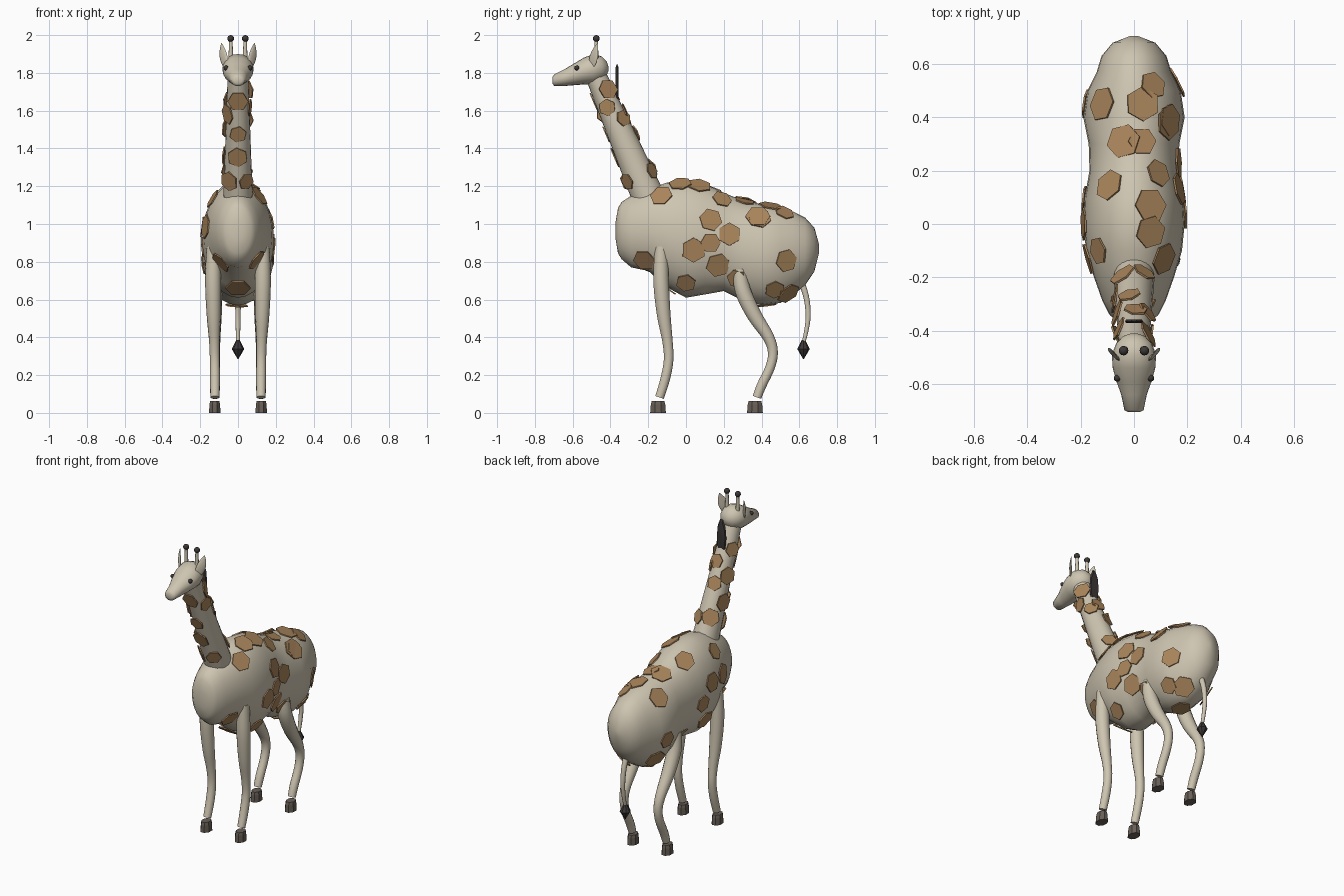
import bpy, bmesh, math
from mathutils import Vector as V

if "Cube" in bpy.data.objects:
    bpy.data.objects.remove(bpy.data.objects["Cube"])


def material(name, rgb):
    m = bpy.data.materials.new(name)
    m.diffuse_color = (*rgb, 1)
    m.use_nodes = True
    m.node_tree.nodes["Principled BSDF"].inputs["Base Color"].default_value = m.diffuse_color
    return m


CREAM = material("cream hide", (0.62, 0.56, 0.44))
BROWN = material("brown patch", (0.40, 0.235, 0.105))
HOOF = material("hoof grey brown", (0.14, 0.115, 0.095))
DARK = material("dark hair", (0.045, 0.040, 0.038))


def finish(name, bm, mat, angle=40):
    bmesh.ops.recalc_face_normals(bm, faces=bm.faces)
    me = bpy.data.meshes.new(name)
    bm.to_mesh(me)
    bm.free()
    me.materials.append(mat)
    if angle:
        me.shade_smooth()
        me.set_sharp_from_angle(angle=math.radians(angle))
    ob = bpy.data.objects.new(name, me)
    bpy.context.collection.objects.link(ob)
    return ob


def loft(name, rings, mat, n=16, angle=40, bm=None, turn=0.0):
    """Skin elliptical rings given as (centre, half axis u, half axis v)."""
    bm = bm or bmesh.new()
    loops = []
    for c, u, v in rings:
        loops.append([bm.verts.new(V(c) + V(u) * math.cos(a) + V(v) * math.sin(a))
                      for a in (2 * math.pi * (i + turn) / n for i in range(n))])
    for a, b in zip(loops, loops[1:]):
        for i in range(n):
            j = (i + 1) % n
            bm.faces.new((a[i], a[j], b[j], b[i]))
    bm.faces.new(loops[0])
    bm.faces.new(loops[-1])
    return finish(name, bm, mat, angle) if name else bm


def spline(pts, steps=4):
    """Smooth a list of equal-length tuples (Catmull-Rom)."""
    p = [pts[0]] + list(pts) + [pts[-1]]
    out = []
    for i in range(1, len(p) - 2):
        for s in range(steps):
            t = s / steps
            out.append([0.5 * (2 * b + (c - a) * t + (2 * a - 5 * b + 4 * c - d) * t * t
                               + (3 * b - a - 3 * c + d) * t ** 3)
                        for a, b, c, d in zip(*p[i - 1:i + 3])])
    return out + [list(pts[-1])]


def tube(name, pts, mat, n=14):
    """Round limb through (x, y, z, radius), following its bend in the y-z plane."""
    path = spline(pts)
    rings = []
    for i, (x, y, z, r) in enumerate(path):
        a, b = path[max(i - 1, 0)], path[min(i + 1, len(path) - 1)]
        d = V((0, b[1] - a[1], b[2] - a[2])).normalized()
        rings.append(((x, y, z), (r, 0, 0), d.cross(V((1, 0, 0))) * r))
    return loft(name, rings, mat, n)


def along_y(profile):
    return [((0, y, z), (hx, 0, 0), (0, 0, hz)) for y, z, hz, hx in profile]


def ball(name, c, r, mat):
    bm = bmesh.new()
    bmesh.ops.create_uvsphere(bm, u_segments=12, v_segments=8, radius=r)
    bmesh.ops.translate(bm, verts=bm.verts, vec=c)
    return finish(name, bm, mat, 60)


# Body: y, centre z, half height, half width
BODY = [(-.372, .965, .05, .03), (-.36, .965, .12, .07), (-.34, .965, .152, .092),
        (-.29, .96, .19, .118), (-.2, .967, .215, .15), (-.1, .942, .278, .18),
        (0, .92, .31, .19), (.1, .92, .293, .185), (.2, .905, .26, .167),
        (.3, .86, .265, .17), (.4, .838, .268, .19), (.5, .835, .253, .175),
        (.57, .845, .22, .14), (.63, .855, .18, .122), (.68, .865, .115, .08),
        (.705, .87, .02, .015)]
loft("body", along_y(BODY), CREAM, 28, 60)

# Neck
N0, N1 = V((0, -.19, 1.12)), V((0, -.475, 1.78))
AXIS = (N1 - N0).normalized()
FRONT = V((0, -AXIS.z, AXIS.y))


def neck_ring(t):
    return (N0.lerp(N1, t), V((.078 - .023 * t, 0, 0)), FRONT * (.088 - .032 * t))


loft("neck", [neck_ring(i / 4) for i in range(5)], CREAM, 20)

# Head with muzzle
HEAD = [(-.706, 1.761, .018, .02), (-.698, 1.761, .031, .036), (-.64, 1.776, .045, .048),
        (-.59, 1.793, .058, .066), (-.54, 1.81, .071, .08), (-.49, 1.82, .08, .083),
        (-.445, 1.823, .064, .066), (-.42, 1.823, .038, .04), (-.41, 1.823, .01, .01)]
loft("head", along_y(HEAD), CREAM, 20, 60)

# Paired parts
for s, side in ((1, "right"), (-1, "left")):
    ball(f"{side}_eye", (s * .063, -.578, 1.826), .013, DARK)
    # leaf-shaped ear
    ear = []
    for x, y, z, w in spline([(.058, -.508, 1.81, .012), (.07, -.495, 1.85, .026),
                              (.077, -.488, 1.89, .03), (.083, -.478, 1.93, .018),
                              (.087, -.468, 1.957, .002)], 2):
        ear.append(((s * x, y, z), (s * w * .7, w * .72, 0), (s * w * .18, -w * .18, 0)))
    loft(f"{side}_ear", ear, CREAM, 12, 60)
    # horn and knob
    loft(f"{side}_horn", [((s * .038, -.475, z), (r, 0, 0), (0, r, 0))
                          for z, r in ((1.86, .013), (1.975, .009))], CREAM, 10)
    ball(f"{side}_horn_knob", (s * .039, -.475, 1.982), .018, DARK)
    # legs
    tube(f"{side}_front_leg", [(s * x, y, z, r) for x, y, z, r in (
        (.13, -.13, .88, .036), (.132, -.132, .7, .042), (.129, -.118, .52, .037),
        (.125, -.098, .38, .028), (.123, -.092, .28, .026), (.122, -.11, .18, .026),
        (.122, -.14, .082, .024))], CREAM)
    tube(f"{side}_hind_leg", [(s * x, y, z, r) for x, y, z, r in (
        (.125, .285, .76, .036), (.127, .3, .65, .043), (.126, .36, .52, .04),
        (.124, .437, .4, .031), (.122, .46, .32, .027), (.122, .445, .24, .026),
        (.122, .4, .145, .026), (.122, .376, .082, .024))], CREAM)
    for part, y in (("front", -.148), ("hind", .365)):
        loft(f"{side}_{part}_hoof", [((s * .123, y, z), (.033 * k, 0, 0), (0, .045 * k, 0))
                                     for z, k in ((0, 1), (.045, .92), (.063, .8))],
             HOOF, 8, 0, turn=.5)

# Mane plate standing behind the neck
loft("mane", [((0, y, 1.735), (.034 * k, 0, 0), (0, 0, .12 * k))
              for y, k in ((-.372, .85), (-.365, 1), (-.358, .85))], DARK, 10, 30)

# Tail and tuft
tube("tail", [(0, .6, .72, .018), (0, .635, .62, .016), (0, .647, .52, .014),
              (0, .638, .44, .012), (0, .622, .37, .01)], CREAM, 10)
loft("tail_tuft", [((0, .622, z), (r, 0, 0), (0, r, 0))
                   for z, r in ((.385, .009), (.338, .033), (.285, .002))], DARK, 8, 30)


# Patches: thin hexagon plates laid tangent to the hide
def plate(bm, p, normal, r, turn):
    up = V((0, 0, 1)) if abs(normal.z) < .8 else V((0, 1, 0))
    u = up.cross(normal).normalized()
    v = normal.cross(u)
    loft(None, [(p + normal * h, u * r, v * r) for h in (0, .007)],
         BROWN, 6, 0, bm, turn)


def body_ring(y):
    for a, b in zip(BODY, BODY[1:]):
        if a[0] <= y <= b[0]:
            t = (y - a[0]) / (b[0] - a[0])
            return [p + (q - p) * t for p, q in zip(a, b)]


def body_point(y, a):
    _, z, hz, hx = body_ring(y)
    return V((hx * math.cos(a), y, z + hz * math.sin(a)))


# y and angle round the body (0 = right side, 90 = spine, 180 = left side)
SPOTS = [(-.22, -48), (0, -48), (.04, -11), (.13, 22), (.13, -3), (.17, -28), (.23, 12),
         (.27, -38), (.38, 47), (.53, -8), (.47, -45), (.54, -62), (-.13, 50), (.52, 65),
         (.45, 80), (.39, 45), (.31, 80), (.31, 103), (.145, 121), (.19, 58), (.07, 71),
         (-.03, 71), (-.1, 137), (.45, 130), (0, 168), (.09, 188), (-.13, 172),
         (.03, 215), (.45, 192), (.5, 222), (-.21, 232), (.2, 232), (-.1, 270), (.42, 268)]
bm = bmesh.new()
for i, (y, deg) in enumerate(SPOTS):
    a = math.radians(deg)
    p = body_point(y, a)
    n = (body_point(y, a + .02) - body_point(y, a - .02)).cross(
        body_point(y - .02, a) - body_point(y + .02, a)).normalized()
    out = V((p.x, 0, p.z - body_ring(y)[1]))
    plate(bm, p, n if n.dot(out) > 0 else -n, (.062, .054, .066)[i % 3], (i % 4) * .25)
finish("body_patches", bm, BROWN, 0)

# share of the neck length and angle (0 = right, 90 = throat, 270 = nape)
NECK_SPOTS = [(.84, 90), (.58, 90), (.4, 92), (.2, 55), (.2, 128), (.76, 10), (.88, 330),
              (.64, 320), (.72, 150), (.8, 205), (.58, 200), (.5, 255), (.36, 190),
              (.68, 275), (.22, 235), (.2, 300)]
bm = bmesh.new()
for i, (t, deg) in enumerate(NECK_SPOTS):
    c, u, v = neck_ring(t)
    a = math.radians(deg)
    n = (u.normalized() * math.cos(a) + v.normalized() * math.sin(a))
    plate(bm, c + u * math.cos(a) + v * math.sin(a), n, (.055, .046)[i % 2], (i % 3) * .3)
finish("neck_patches", bm, BROWN, 0)
